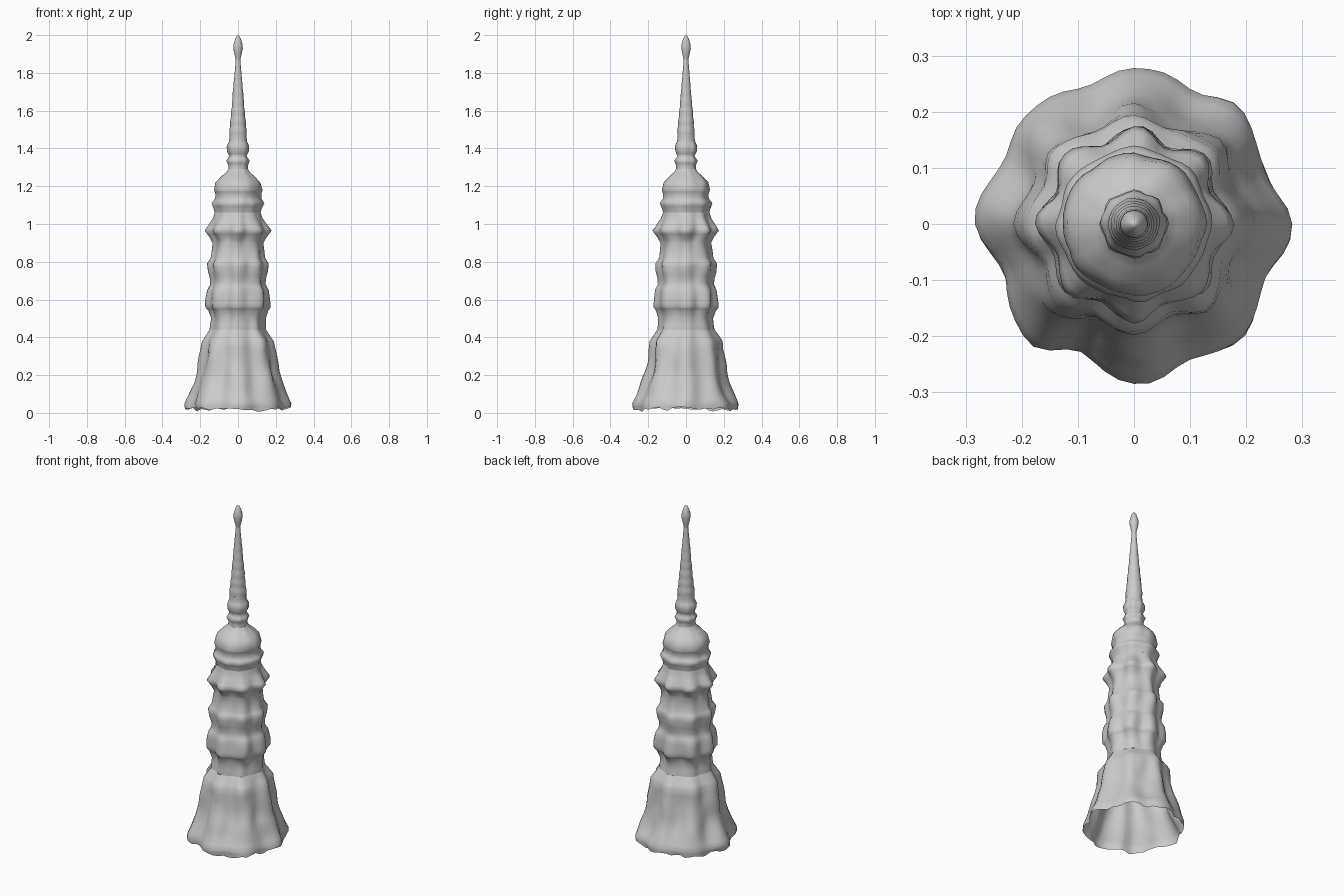
import bpy, bmesh, math
from mathutils import Vector, noise

LOBES = 8


def skin(name, profile, segs, rough, fine=1):
    """Lobed, weathered lathe shell. profile rows: (height, outer radius, groove depth 0-1)."""
    rows = []
    for a, b in zip(profile, profile[1:]):
        for k in range(fine):
            t = k / fine
            rows.append([p + (q - p) * t for p, q in zip(a, b)])
    rows.append(list(profile[-1]))
    bm = bmesh.new()
    rings = []
    for z, r, groove in rows:
        if r == 0:
            rings.append([bm.verts.new((0, 0, z))])
            continue
        ring = []
        for i in range(segs):
            a = 2 * math.pi * i / segs
            c, s = math.cos(a), math.sin(a)
            n = noise.noise(Vector((c * 3.1, s * 3.1, z * 9)))
            rr = r * (1 - groove * (0.5 - 0.5 * math.cos(LOBES * a)) + rough * n)
            zz = z
            if z < 0.03:   # ragged hem at the foot
                zz = max(0.0, z + 0.022 * noise.noise(Vector((c * 5, s * 5, 2.3))))
            ring.append(bm.verts.new((rr * c, rr * s, zz)))
        rings.append(ring)
    for lo, hi in zip(rings, rings[1:]):
        for i in range(segs):
            j = (i + 1) % segs
            if len(hi) == 1:
                bm.faces.new((lo[i], lo[j], hi[0]))
            else:
                bm.faces.new((lo[i], lo[j], hi[j], hi[i]))
    for f in bm.faces:
        f.smooth = True
    me = bpy.data.meshes.new(name)
    bm.to_mesh(me)
    bm.free()
    ob = bpy.data.objects.new(name, me)
    bpy.context.collection.objects.link(ob)
    return ob


# Flared, open-bottomed base with vertical folds
skin("flared_base", [
    (0.02, 0.278, 0.09), (0.05, 0.28, 0.09), (0.10, 0.259, 0.11), (0.16, 0.237, 0.12),
    (0.22, 0.218, 0.12), (0.30, 0.203, 0.11), (0.38, 0.194, 0.10), (0.41, 0.172, 0.08),
    (0.44, 0.150, 0.06)], 64, 0.06, 2)

# Three stacked tiers, each with a projecting cornice
skin("tiered_body", [
    (0.44, 0.150, 0.06), (0.50, 0.144, 0.08), (0.54, 0.158, 0.12), (0.56, 0.174, 0.13),
    (0.60, 0.173, 0.12), (0.65, 0.164, 0.10), (0.68, 0.148, 0.08), (0.71, 0.150, 0.10),
    (0.75, 0.161, 0.12), (0.79, 0.163, 0.11), (0.82, 0.143, 0.08), (0.90, 0.134, 0.08),
    (0.93, 0.150, 0.14), (0.965, 0.176, 0.16), (1.00, 0.152, 0.11), (1.03, 0.132, 0.06),
    (1.06, 0.122, 0.03)], 64, 0.05, 2)

# Bell-shaped dome with ring mouldings
skin("bell_dome", [
    (1.06, 0.122, 0.03), (1.08, 0.127, 0.03), (1.11, 0.139, 0.04), (1.135, 0.121, 0.02),
    (1.16, 0.121, 0.02), (1.18, 0.128, 0.02), (1.22, 0.119, 0.02), (1.25, 0.090, 0.0),
    (1.275, 0.062, 0.0), (1.29, 0.052, 0.0)], 48, 0.05, 2)

# Ringed neck
skin("spire_neck", [
    (1.29, 0.052, 0.0), (1.31, 0.052, 0.04), (1.335, 0.062, 0.08), (1.36, 0.046, 0.03),
    (1.385, 0.058, 0.06), (1.41, 0.060, 0.06), (1.44, 0.047, 0.02), (1.47, 0.045, 0.0)],
    32, 0.05, 2)

# Tapering spire with shallow repeated rings
spire = []
steps = 16
for k in range(steps + 1):
    t = k / steps
    r = 0.045 - 0.033 * t + (0.003 * (1 - t) if k % 2 and k < steps else 0)
    spire.append((1.47 + 0.40 * t, r, 0.0))
skin("spire", spire, 24, 0.05, 2)

# Bud finial
skin("finial", [
    (1.87, 0.012, 0), (1.90, 0.019, 0), (1.93, 0.025, 0), (1.95, 0.024, 0),
    (1.98, 0.015, 0), (1.995, 0.007, 0), (2.0, 0, 0)], 24, 0.04)
